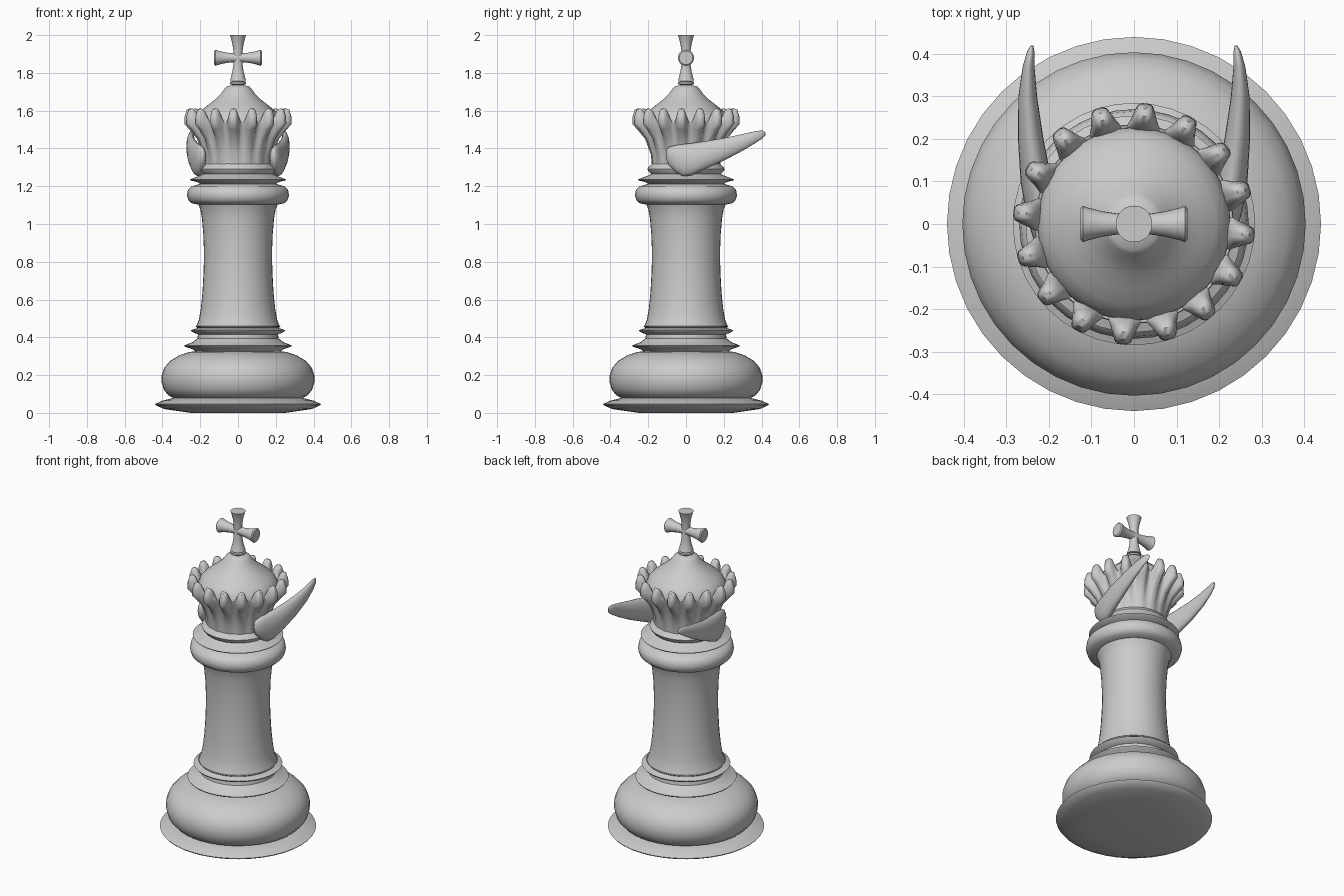
import bpy, math
from mathutils import Vector, Matrix


def loft(name, rings, angle=40):
    """Skin closed rings of equal length, capping both ends."""
    n = len(rings[0])
    verts = [v for r in rings for v in r]
    faces = [(i * n + j, i * n + (j + 1) % n, (i + 1) * n + (j + 1) % n, (i + 1) * n + j)
             for i in range(len(rings) - 1) for j in range(n)]
    faces += [tuple(reversed(range(n))), tuple(range(len(verts) - n, len(verts)))]
    me = bpy.data.meshes.new(name)
    me.from_pydata(verts, [], faces)
    ob = bpy.data.objects.new(name, me)
    bpy.context.collection.objects.link(ob)
    bpy.ops.object.select_all(action='DESELECT')
    bpy.context.view_layer.objects.active = ob
    ob.select_set(True)
    bpy.ops.object.mode_set(mode='EDIT')
    bpy.ops.mesh.select_all(action='SELECT')
    bpy.ops.mesh.normals_make_consistent(inside=False)
    bpy.ops.object.mode_set(mode='OBJECT')
    bpy.ops.object.shade_smooth_by_angle(angle=math.radians(angle))
    return ob


def turned(name, profile, n=40, matrix=Matrix()):
    """Lathe an (r, z) profile about z."""
    return loft(name, [[matrix @ Vector((r * math.cos(a), r * math.sin(a), z))
                        for a in (2 * math.pi * k / n for k in range(n))] for r, z in profile])


# Plinth and rounded base
turned("plinth", [(.25, 0), (.39, .02), (.435, .04), (.44, .047), (.40, .065), (.34, .08)])
turned("base_bulge", [(.33, .075), (.365, .09), (.392, .12), (.404, .16), (.404, .20), (.39, .24),
                      (.36, .275), (.31, .305), (.26, .322), (.2, .33)])

# Stem with its lower rings
turned("lower_rings", [(.22, .315), (.235, .335), (.28, .35), (.285, .357), (.24, .375), (.215, .395),
                       (.212, .415), (.245, .43), (.25, .438), (.215, .45), (.225, .46), (.2, .465)])
turned("stem", [(.222, .455), (.208, .49), (.197, .55), (.188, .64), (.182, .75), (.18, .85),
                (.184, .95), (.191, 1.03), (.2, 1.08), (.215, 1.115)])

# Collar
turned("collar", [(.2, 1.1), (.245, 1.11), (.262, 1.125), (.27, 1.15), (.265, 1.18), (.245, 1.2),
                  (.2, 1.212), (.215, 1.222), (.25, 1.23), (.255, 1.236), (.21, 1.253),
                  (.185, 1.265), (.2, 1.28), (.205, 1.292), (.19, 1.31), (.17, 1.33)])

# Crown: 16 flutes growing into teeth; valley radius and height, then peak radius and height
TEETH, STEPS = 16, 12
levels = [(.18, 1.30, .18, 1.30), (.182, 1.37, .187, 1.37), (.202, 1.45, .217, 1.45),
          (.22, 1.50, .258, 1.50), (.232, 1.53, .285, 1.53), (.234, 1.537, .283, 1.57),
          (.232, 1.54, .272, 1.605), (.228, 1.54, .255, 1.612), (.224, 1.537, .238, 1.60),
          (.218, 1.53, .222, 1.56)]
rings = []
for rv, zv, rp, zp in levels:
    ring = []
    for k in range(TEETH * STEPS):
        a = 2 * math.pi * k / (TEETH * STEPS)
        w = (.5 + .5 * math.cos(TEETH * a))
        w = min(1, max(0, (w - .08) / .74))
        r, z, a = rv + (rp - rv) * w, zv + (zp - zv) * w, a - math.radians(5.5)
        ring.append((r * math.cos(a), r * math.sin(a), z))
    rings.append(ring)
loft("crown", rings, 50)

# Dome and knob
turned("dome", [(.228, 1.525), (.226, 1.55), (.213, 1.58), (.19, 1.605), (.155, 1.633), (.12, 1.66),
                (.09, 1.69), (.07, 1.718), (.06, 1.729), (.03, 1.735), (.043, 1.742), (.043, 1.752), (.028, 1.758)])

# Cross: four flared round arms
for i, arm in enumerate(("top", "right", "bottom", "left")):
    m = Matrix.Translation((0, 0, 1.88)) @ Matrix.Rotation(i * math.pi / 2, 4, 'Y')
    turned("cross_arm_" + arm, [(.024, -.02), (.024, .035), (.03, .075), (.039, .11),
                                (.043, .12), (.036, .126 if i % 2 else .12)], 20, m)

# Swept-back side horns: y, centre x, half thickness, top z, bottom z
sections = [(-.105, .19, .008, 1.39, 1.345), (-.09, .192, .022, 1.408, 1.31), (-.05, .2, .032, 1.418, 1.272),
            (-.015, .207, .036, 1.422, 1.252), (.03, .217, .038, 1.428, 1.258), (.1, .23, .037, 1.438, 1.29),
            (.2, .243, .03, 1.455, 1.335), (.3, .25, .022, 1.476, 1.388), (.37, .248, .014, 1.492, 1.43),
            (.405, .243, .009, 1.495, 1.453), (.42, .24, .003, 1.485, 1.468)]
N = 20
horn = loft("side_horns", [[(x + t * math.cos(a), y, (zt + zb) / 2 + (zt - zb) / 2 * math.sin(a))
                            for a in (2 * math.pi * k / N for k in range(N))]
                           for y, x, t, zt, zb in sections], 60)
mir = horn.modifiers.new("mirror", 'MIRROR')
mir.use_axis = (True, False, False)
